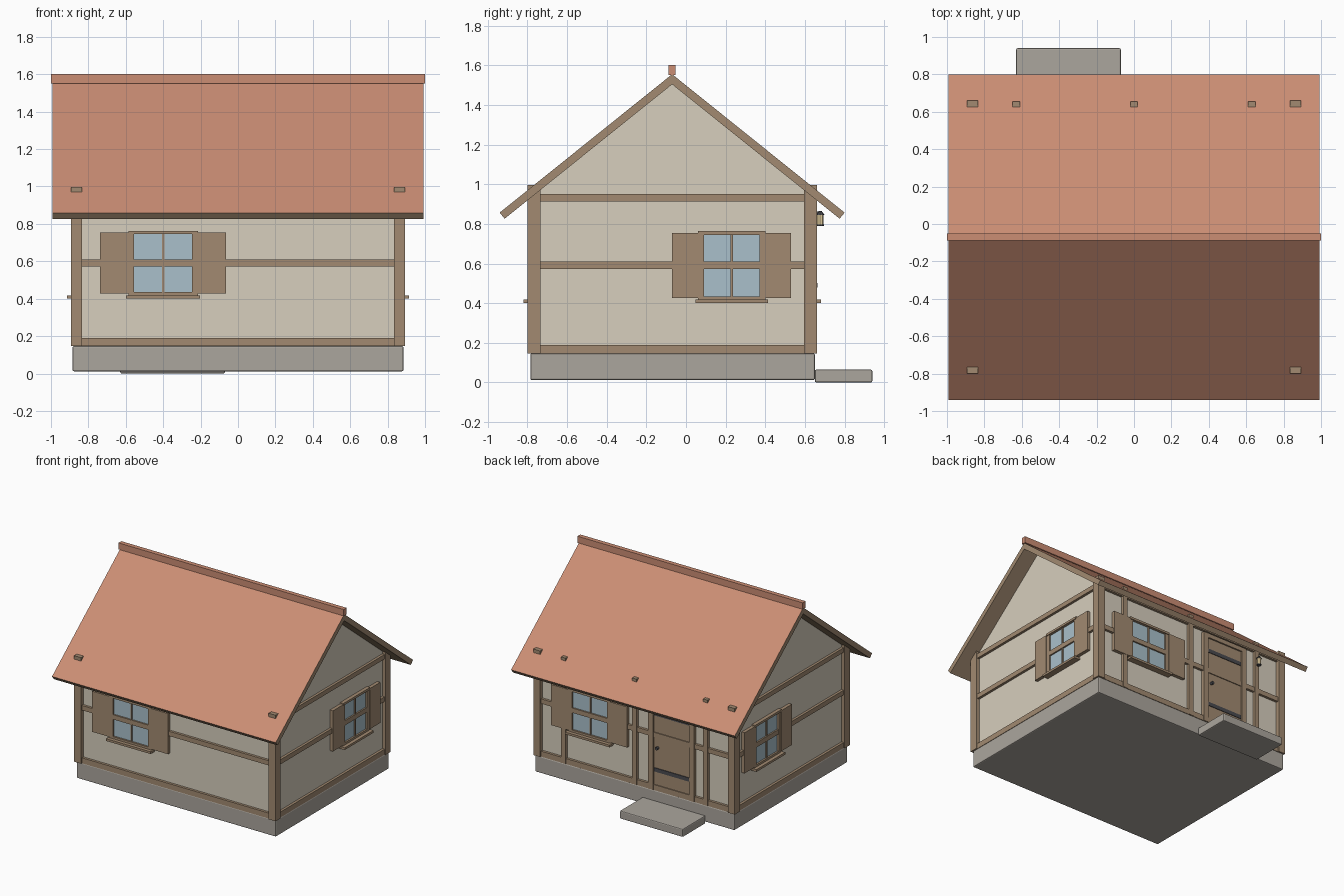
import bpy, bmesh, math
from mathutils import Vector

if "Cube" in bpy.data.objects:
    bpy.data.objects.remove(bpy.data.objects["Cube"])


def material(name, rgb):
    m = bpy.data.materials.new(name)
    m.diffuse_color = (*rgb, 1)
    m.use_nodes = True
    m.node_tree.nodes["Principled BSDF"].inputs["Base Color"].default_value = m.diffuse_color
    return m


WOOD = material("wood", (0.36, 0.255, 0.165))
PLASTER = material("plaster", (0.68, 0.62, 0.51))
STONE = material("stone", (0.41, 0.38, 0.34))
TILE = material("tile", (0.60, 0.27, 0.175))
GLASS = material("glass", (0.40, 0.53, 0.60))
IRON = material("iron", (0.07, 0.07, 0.08))
GLOW = material("lamp_glow", (0.90, 0.72, 0.40))


def finish(name, bm, mat):
    bmesh.ops.recalc_face_normals(bm, faces=bm.faces)
    me = bpy.data.meshes.new(name)
    bm.to_mesh(me)
    bm.free()
    me.materials.append(mat)
    ob = bpy.data.objects.new(name, me)
    bpy.context.collection.objects.link(ob)
    return ob


def box(name, lo, hi, mat, bevel=0):
    """Box between two opposite corners (any order)."""
    a, b = Vector(lo), Vector(hi)
    bm = bmesh.new()
    bmesh.ops.create_cube(bm, size=1)
    for v in bm.verts:
        v.co = Vector([(a[i] + b[i]) / 2 + v.co[i] * abs(b[i] - a[i]) for i in range(3)])
    ob = finish(name, bm, mat)
    if bevel:
        mod = ob.modifiers.new("Bevel", 'BEVEL')
        mod.width, mod.segments = bevel, 2
    return ob


def prism(name, profile, x0, x1, mat):
    """Extrude a (y, z) profile along x."""
    bm = bmesh.new()
    face = bm.faces.new([bm.verts.new((x0, y, z)) for y, z in profile])
    ext = bmesh.ops.extrude_face_region(bm, geom=[face])
    for v in ext["geom"]:
        if isinstance(v, bmesh.types.BMVert):
            v.co.x = x1
    return finish(name, bm, mat)


def cone(name, loc, r1, r2, depth, mat, sides=8, axis='Z'):
    bm = bmesh.new()
    bmesh.ops.create_cone(bm, cap_ends=True, segments=sides, radius1=r1, radius2=r2, depth=depth)
    ob = finish(name, bm, mat)
    ob.location = loc
    if axis == 'Y':
        ob.rotation_euler.x = math.pi / 2
    return ob


YC = -0.07            # ridge line; the house body is centred on it
WX, WY = 0.865, 0.70  # plaster half sizes


def wall_box(side, name, u0, u1, z0, z1, d0, d1, mat):
    """Box on a wall: u runs along the wall, d is the distance out from the plaster."""
    if side in ("front", "back"):
        s = -1 if side == "front" else 1
        return box(f"{side}_{name}", (u0, YC + s * (WY + d0), z0), (u1, YC + s * (WY + d1), z1), mat)
    s = -1 if side == "left" else 1
    return box(f"{side}_{name}", (s * (WX + d0), u0, z0), (s * (WX + d1), u1, z1), mat)


# Foundation, doorstep and plastered body with gables
box("foundation", (-0.885, -0.785, 0.012), (0.885, 0.65, 0.147), STONE, 0.008)
box("doorstep", (-0.63, 0.65, 0.0), (-0.07, 0.94, 0.065), STONE, 0.008)
prism("plaster_body", [(YC - WY, 0.146), (YC + WY, 0.146), (YC + WY, 0.95),
                       (YC, 1.51), (YC - WY, 0.95)], -WX, WX, PLASTER)

# Roof: wooden chevron slab with tiled upper faces, plus ridge board
roof = prism("roof", [(-0.94, 0.857), (YC, 1.555), (0.80, 0.857),
                      (0.775, 0.826), (YC, 1.504), (-0.915, 0.826)], -0.993, 0.993, WOOD)
roof.data.materials.append(TILE)
for p in roof.data.polygons:
    if p.normal.z > 0.3:
        p.material_index = 1
box("ridge_cap", (-1, YC - 0.018, 1.55), (1, YC + 0.018, 1.602), TILE)

# Corner posts, their tops just break through the roof
for sx in (-1, 1):
    for sy in (-1, 1):
        box("corner_post", (sx * 0.833, YC + sy * 0.665, 0.146), (sx * 0.894, YC + sy * 0.73, 0.997), WOOD)

# Horizontal timbers on every wall
for side in ("front", "back", "left", "right"):
    u0, u1 = (-0.84, 0.84) if side in ("front", "back") else (YC - 0.67, YC + 0.67)
    for nm, z0, z1 in (("sill_beam", 0.146, 0.19), ("mid_rail", 0.572, 0.61), ("top_rail", 0.913, 0.95)):
        wall_box(side, nm, u0, u1, z0, z1, -0.01, 0.02, WOOD)

# Back wall studs
for x in (-0.63, 0, 0.63):
    wall_box("back", "stud", x - 0.02, x + 0.02, 0.147, 0.997, -0.01, 0.024, WOOD)


def window(side, c, gw, sw):
    """Window centred at c with glass half width gw and shutter width sw."""
    z0, z1, f = 0.435, 0.745, 0.03
    wall_box(side, "window_glass", c - gw, c + gw, z0, z1, -0.01, 0.008, GLASS)
    wall_box(side, "window_mullion", c - 0.006, c + 0.006, z0, z1, 0, 0.016, WOOD)
    for s in (-1, 1):
        wall_box(side, "window_jamb", c + s * gw, c + s * (gw + f), z0 - 0.01, z1 + 0.01, -0.01, 0.022, WOOD)
        wall_box(side, "shutter", c + s * (gw + f), c + s * (gw + f + sw), 0.427, 0.753, 0, 0.027, WOOD)
    wall_box(side, "window_lintel", c - gw - f, c + gw + f, z1, z1 + 0.018, -0.01, 0.029, WOOD)
    wall_box(side, "window_frame_base", c - gw - f, c + gw + f, z0 - 0.018, z0, -0.01, 0.022, WOOD)
    wall_box(side, "window_sill", c - gw - 0.043, c + gw + 0.043, 0.4, 0.418, -0.01, 0.05, WOOD)


window("front", -0.40, 0.155, 0.152)
window("back", 0.40, 0.155, 0.152)
window("right", 0.23, 0.14, 0.13)
window("left", 0.23, 0.14, 0.13)

# Door with frame, iron straps and knob
DX = -0.325
wall_box("back", "door", DX - 0.16, DX + 0.16, 0.18, 0.87, -0.01, 0.013, WOOD)
for s in (-1, 1):
    wall_box("back", "door_jamb", DX + s * 0.16, DX + s * 0.205, 0.147, 0.9, -0.01, 0.025, WOOD)
wall_box("back", "door_lintel", DX - 0.205, DX + 0.205, 0.865, 0.9, -0.01, 0.025, WOOD)
for z in (0.31, 0.76):
    wall_box("back", "door_strap", DX - 0.155, DX + 0.155, z - 0.015, z + 0.015, 0, 0.018, IRON)
cone("door_knob", (-0.2, 0.652, 0.49), 0.012, 0.012, 0.025, IRON, 12, 'Y')

# Lantern on the stud beside the door
box("lantern_bracket", (-0.636, 0.65, 0.852), (-0.624, 0.682, 0.862), IRON)
cone("lantern_cap", (-0.63, 0.677, 0.855), 0.021, 0.008, 0.018, IRON)
cone("lantern_glass", (-0.63, 0.677, 0.822), 0.016, 0.016, 0.05, GLOW)
cone("lantern_base", (-0.63, 0.677, 0.794), 0.018, 0.018, 0.008, IRON)
